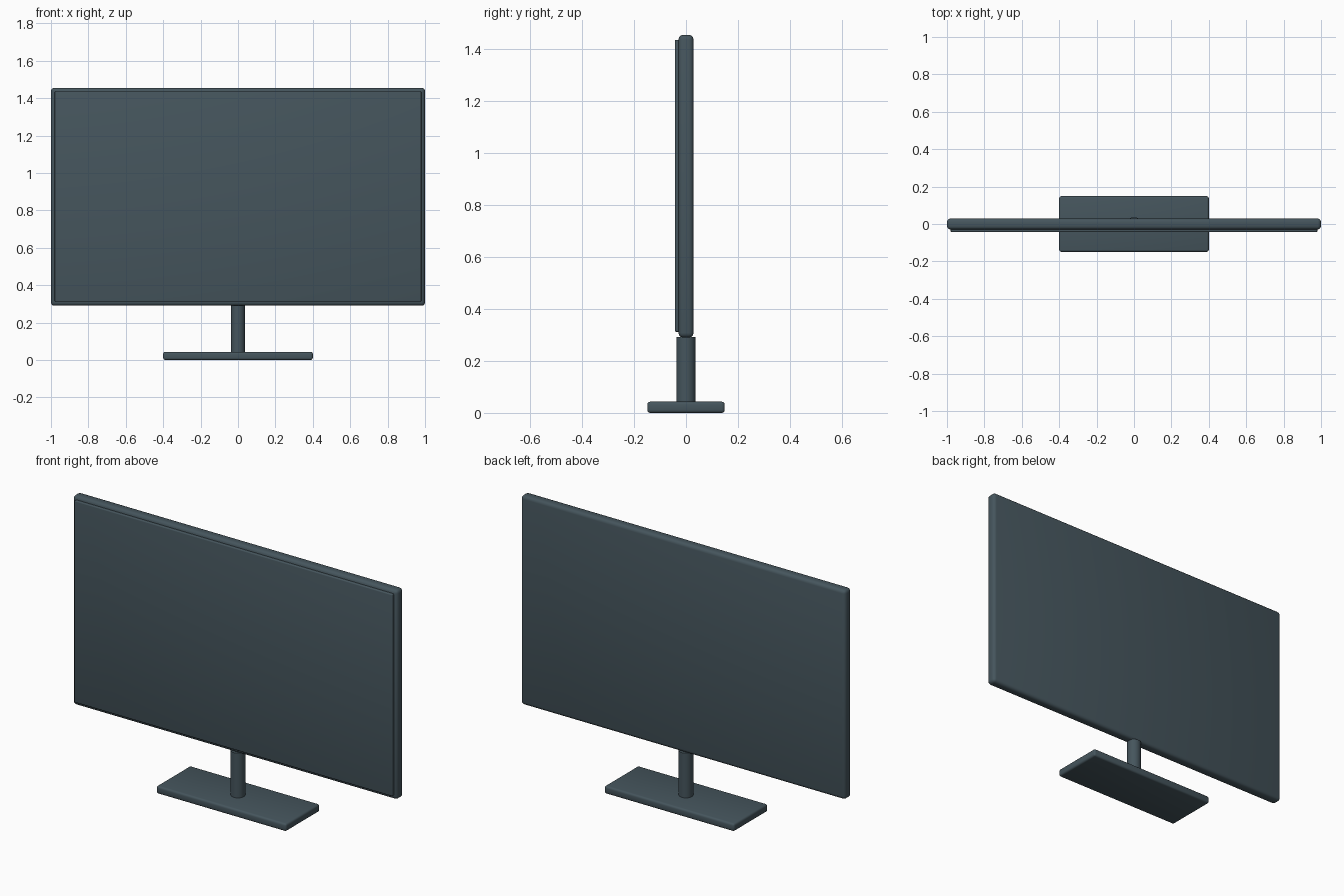
import bpy
import math

cube = bpy.data.objects.get("Cube")
if cube:
    bpy.data.objects.remove(cube, do_unlink=True)

# One slate grey material for the whole monitor
slate = bpy.data.materials.new("slate_grey")
slate.use_nodes = True
colour = (0.06, 0.091, 0.109, 1)
slate.diffuse_color = colour
slate.node_tree.nodes["Principled BSDF"].inputs["Base Color"].default_value = colour


def finish(obj, name):
    obj.name = name
    obj.data.materials.append(slate)
    bpy.ops.object.shade_smooth_by_angle(angle=math.radians(35))


def rounded_box(name, x, y, z, bevel):
    """Box spanning the given (low, high) ranges, with rounded edges."""
    low, high = zip(x, y, z)
    centre = [(a + b) / 2 for a, b in zip(low, high)]
    bpy.ops.mesh.primitive_cube_add(size=1, location=centre)
    obj = bpy.context.object
    obj.scale = [b - a for a, b in zip(low, high)]
    bpy.ops.object.transform_apply(location=False, rotation=False, scale=True)
    mod = obj.modifiers.new("Rounded edges", "BEVEL")
    mod.width = bevel
    mod.segments = 3
    bpy.ops.object.modifier_apply(modifier=mod.name)
    finish(obj, name)


# Panel housing and the raised screen on its front
rounded_box("panel_housing", (-1, 1), (-0.029, 0.029), (0.29, 1.455), 0.018)
rounded_box("screen", (-0.98, 0.98), (-0.043, -0.015), (0.312, 1.436), 0.005)

# Stand
rounded_box("stand_base", (-0.4, 0.4), (-0.149, 0.149), (0, 0.043), 0.011)
bottom, top = 0.03, 0.292
bpy.ops.mesh.primitive_cylinder_add(vertices=32, radius=0.037, depth=top - bottom,
                                    location=(0, 0, (bottom + top) / 2))
finish(bpy.context.object, "stand_column")
